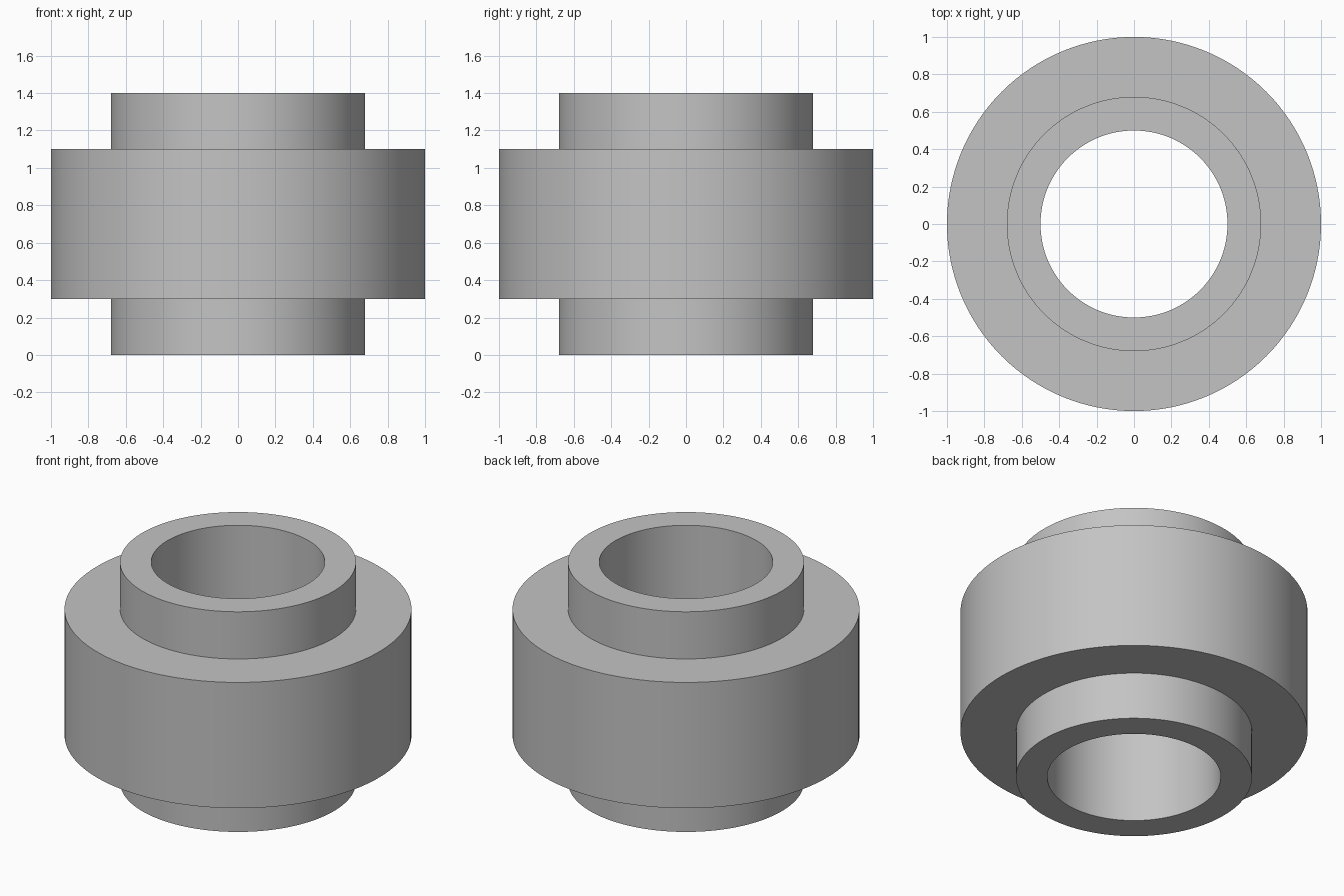
import bpy
import bmesh
from math import cos, sin, tau, radians

SEGMENTS = 128

cube = bpy.data.objects.get("Cube")
if cube:
    bpy.data.objects.remove(cube, do_unlink=True)

grey = bpy.data.materials.new("plain grey")
grey.use_nodes = True
colour = (0.55, 0.55, 0.55, 1)
grey.diffuse_color = colour
grey.node_tree.nodes["Principled BSDF"].inputs["Base Color"].default_value = colour


def turned_part(name, profile):
    """Revolve a closed (radius, height) profile around z."""
    bm = bmesh.new()
    rings = [[bm.verts.new((r * cos(tau * i / SEGMENTS), r * sin(tau * i / SEGMENTS), z))
              for i in range(SEGMENTS)] for r, z in profile]
    for k, ring in enumerate(rings):
        above = rings[(k + 1) % len(rings)]
        for i in range(SEGMENTS):
            j = (i + 1) % SEGMENTS
            bm.faces.new((ring[i], ring[j], above[j], above[i]))
    bmesh.ops.recalc_face_normals(bm, faces=bm.faces)
    mesh = bpy.data.meshes.new(name)
    bm.to_mesh(mesh)
    bm.free()
    mesh.materials.append(grey)
    part = bpy.data.objects.new(name, mesh)
    bpy.context.collection.objects.link(part)
    bpy.ops.object.select_all(action="DESELECT")
    part.select_set(True)
    bpy.context.view_layer.objects.active = part
    bpy.ops.object.shade_smooth_by_angle(angle=radians(30))
    return part


# Wide collar around a bored sleeve that sticks out at both ends
bore, sleeve, collar = 0.5, 0.68, 1.0
turned_part("flanged_bushing", [
    (bore, 0), (sleeve, 0), (sleeve, 0.3), (collar, 0.3),
    (collar, 1.1), (sleeve, 1.1), (sleeve, 1.4), (bore, 1.4),
])
